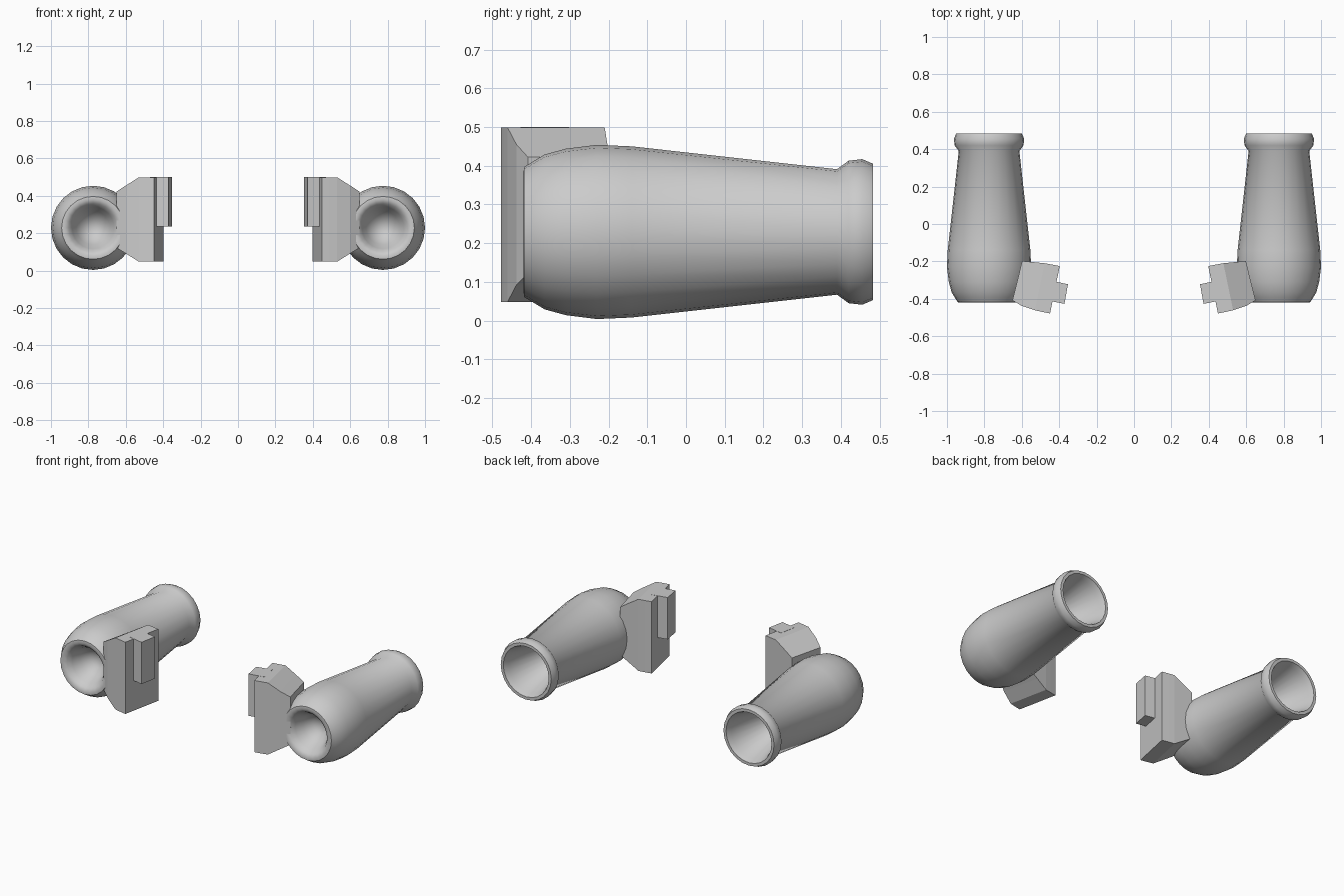
import bpy, bmesh, math

if "Cube" in bpy.data.objects:
    bpy.data.objects.remove(bpy.data.objects["Cube"])

AXIS_X, AXIS_Z = 0.775, 0.229

# Closed outline of the pod as (radius, y): front dish, outer hull, rear rim, rear funnel
POD = [(0, -0.27), (0.05, -0.285), (0.09, -0.33), (0.112, -0.38), (0.13, -0.407),
       (0.15, -0.42), (0.168, -0.418), (0.182, -0.395), (0.2, -0.365), (0.215, -0.31),
       (0.225, -0.23), (0.221, -0.14), (0.162, 0.39), (0.184, 0.42), (0.188, 0.455),
       (0.176, 0.483), (0.158, 0.483), (0.145, 0.45), (0.08, 0.2), (0, 0.13)]
SIDES = 24

# Pylon columns: x, front y, back y, bottom z, top z
PYLON = [(0.449, -0.478, -0.225, 0.048, 0.499), (0.49, -0.47, -0.217, 0.048, 0.499),
         (0.53, -0.461, -0.21, 0.048, 0.499), (0.60, -0.438, -0.203, 0.092, 0.455),
         (0.65, -0.408, -0.198, 0.122, 0.422)]
SKEW = 0.052


def finish(bm, name, smooth):
    bmesh.ops.recalc_face_normals(bm, faces=bm.faces)
    me = bpy.data.meshes.new(name)
    bm.to_mesh(me)
    bm.free()
    ob = bpy.data.objects.new(name, me)
    bpy.context.collection.objects.link(ob)
    bpy.ops.object.select_all(action='DESELECT')
    ob.select_set(True)
    bpy.context.view_layer.objects.active = ob
    if smooth:
        bpy.ops.object.shade_smooth_by_angle(angle=math.radians(50))
    return ob


def pod(side, name):
    bm = bmesh.new()
    vs = [bm.verts.new((side * AXIS_X + r, y, AXIS_Z)) for r, y in POD]
    es = [bm.edges.new(p) for p in zip(vs, vs[1:])]
    bmesh.ops.spin(bm, geom=vs + es, cent=(side * AXIS_X, 0, AXIS_Z), axis=(0, 1, 0),
                   angle=2 * math.pi, steps=SIDES, use_duplicate=False)
    bmesh.ops.remove_doubles(bm, verts=bm.verts, dist=0.0005)
    return finish(bm, name, True)


def loft(rings, name):
    # joins four-cornered rings and caps both ends
    bm = bmesh.new()
    rows = [[bm.verts.new(p) for p in ring] for ring in rings]
    for a, b in zip(rows, rows[1:]):
        for i in range(4):
            j = (i + 1) % 4
            bm.faces.new((a[i], a[j], b[j], b[i]))
    bm.faces.new(rows[0])
    bm.faces.new(rows[-1])
    return finish(bm, name, False)


for s, label in ((1, "right"), (-1, "left")):
    # Engine pod
    pod(s, label + "_pod")
    # Curved mounting pylon
    loft([[(s * x, f, lo), (s * (x - SKEW), b, lo), (s * (x - SKEW), b, hi), (s * x, f, hi)]
          for x, f, b, lo, hi in PYLON], label + "_pylon")
    # Mounting tab on the pylon's inner face
    loft([[(s * xf, f, z0), (s * xb, b, z0), (s * xb, b, 0.5), (s * xf, f, 0.5)]
          for xf, f, xb, b, z0 in ((0.372, -0.427, 0.353, -0.322, 0.237),
                                   (0.47, -0.407, 0.45, -0.302, 0.237))], label + "_tab")
